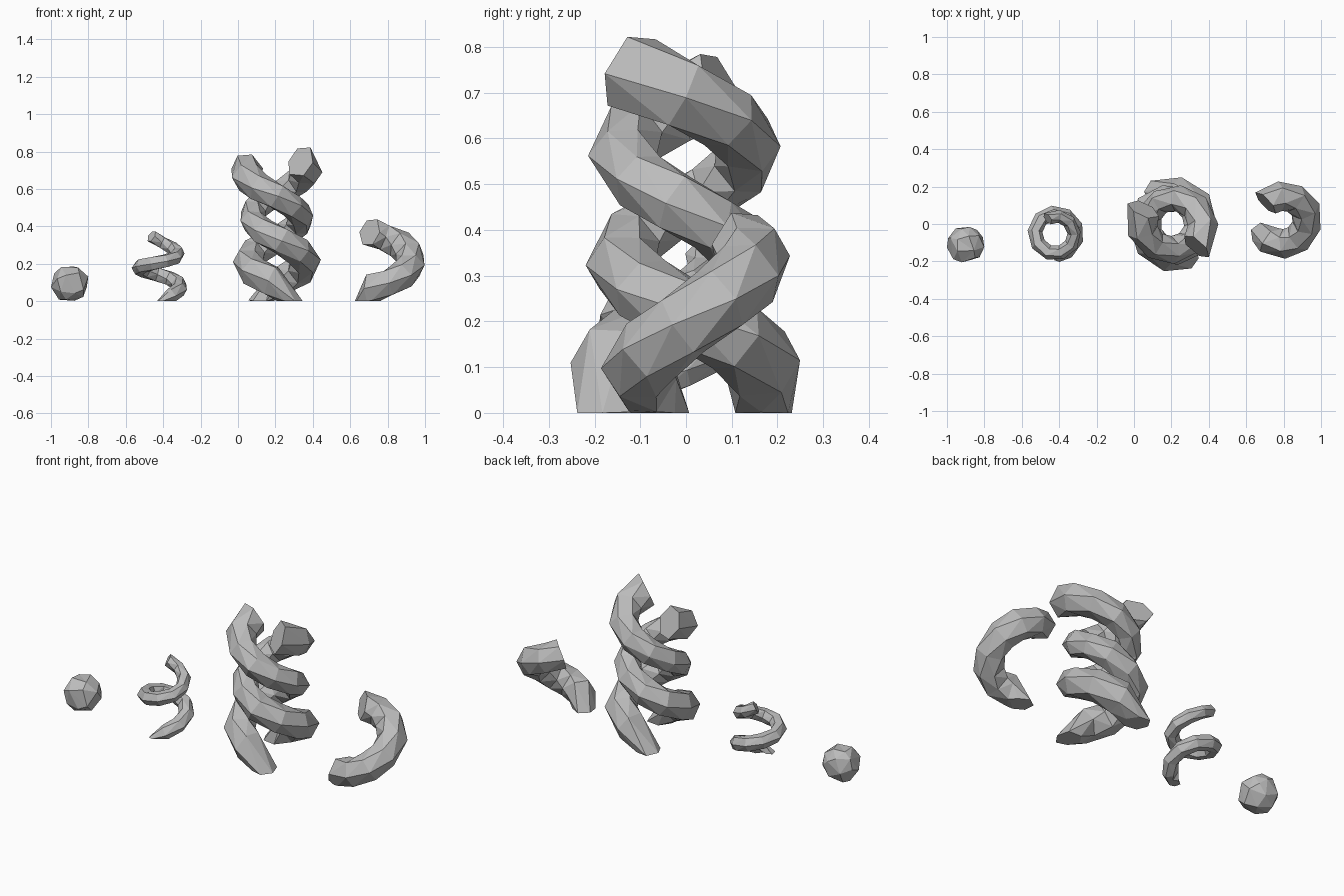
import bpy, bmesh, math, random
from mathutils import Vector

random.seed(4)
cube = bpy.data.objects.get("Cube")
if cube:
    bpy.data.objects.remove(cube, do_unlink=True)

# One stone grey for everything
stone = bpy.data.materials.new("stone_grey")
stone.use_nodes = True
GREY = (0.5, 0.5, 0.5, 1)
stone.diffuse_color = GREY
stone.node_tree.nodes["Principled BSDF"].inputs["Base Color"].default_value = GREY


def finish(name, bm):
    """Facet the mesh, rest it on the ground and add it to the scene."""
    for v in bm.verts:
        v.co.z = max(v.co.z, 0)
    bmesh.ops.triangulate(bm, faces=[f for f in bm.faces if len(f.verts) == 4])
    bmesh.ops.recalc_face_normals(bm, faces=bm.faces)
    mesh = bpy.data.meshes.new(name)
    bm.to_mesh(mesh)
    bm.free()
    mesh.materials.append(stone)
    obj = bpy.data.objects.new(name, mesh)
    bpy.context.collection.objects.link(obj)
    return obj


def jitter(amount):
    return Vector([random.uniform(-amount, amount) for _ in range(3)])


def outward(degrees):
    a = math.radians(degrees)
    return Vector((math.cos(a), math.sin(a), 0))


def coil(name, x, y, radius, tube, foot, start, end, z0, z1, steps,
         waist=0, taper=0, sway=0, sides=6):
    """Six-sided tube along a helix; the first ring stands flat on the ground.
    waist narrows the middle, taper the top; sway evens or steepens the climb."""

    def stop(t):
        z = z0 + (z1 - z0) * t + sway * math.sin(math.tau * t)
        size = 1 - waist * math.sin(math.pi * min(1, max(0, z / z1)) ** 1.6)
        size -= taper * t * t
        out = outward(start + (end - start) * t)
        return Vector((x, y, z)) + out * radius * size, out, tube * size

    # Each section: centre, outward direction, size, tube direction
    out = outward(foot)
    sections = [(Vector((x, y, 0)) + out * radius * 1.08, out, tube * 0.76,
                 Vector((0, 0, 1)))]
    for i in range(steps + 1):
        t = i / steps
        along = stop(t + 0.01)[0] - stop(t - 0.01)[0]
        sections.append((*stop(t), along.normalized()))

    bm = bmesh.new()
    rings = []
    for centre, out, size, along in sections:
        side = along.cross(out).normalized()
        out = side.cross(along)
        ring = []
        for k in range(sides):
            b = math.tau * k / sides
            p = centre + (out * math.cos(b) + side * math.sin(b)) * size
            ring.append(bm.verts.new(p + jitter(tube * 0.05)))
        rings.append(ring)
    for r, s in zip(rings, rings[1:]):
        for k in range(sides):
            m = (k + 1) % sides
            bm.faces.new((r[k], r[m], s[m], s[k]))
    bm.faces.new(rings[0])
    bm.faces.new(rings[-1])
    return finish(name, bm)


# Twin strands, winding clockwise as they rise, narrowing at the waist
coil("twin_strand_left", 0.205, 0, 0.174, 0.09, -66, -100, -566,
     0.11, 0.712, 12, waist=0.24)
coil("twin_strand_right", 0.205, 0, 0.176, 0.09, 117, 80, -403,
     0.11, 0.748, 12, waist=0.24)

# Thin coil and thick hook, winding the other way
coil("thin_coil", -0.42, -0.052, 0.112, 0.041, -442, -415, 118,
     0.03, 0.347, 14, taper=0.18, sway=0.024)
coil("thick_hook", 0.797, 0.022, 0.13, 0.08, -146, -125, 135,
     0.072, 0.368, 7, sway=-0.02)

# Round pebble with a dented crown
bm = bmesh.new()
bmesh.ops.create_icosphere(bm, subdivisions=2, radius=0.1)
crown = max(bm.verts, key=lambda v: v.co.z)
crown.co.z -= 0.02
for v in bm.verts:
    v.co += jitter(0.005) + Vector((-0.9, -0.11, 0.098))
pebble = finish("pebble", bm)
reduce = pebble.modifiers.new("coarse_facets", 'DECIMATE')
reduce.ratio = 0.6
